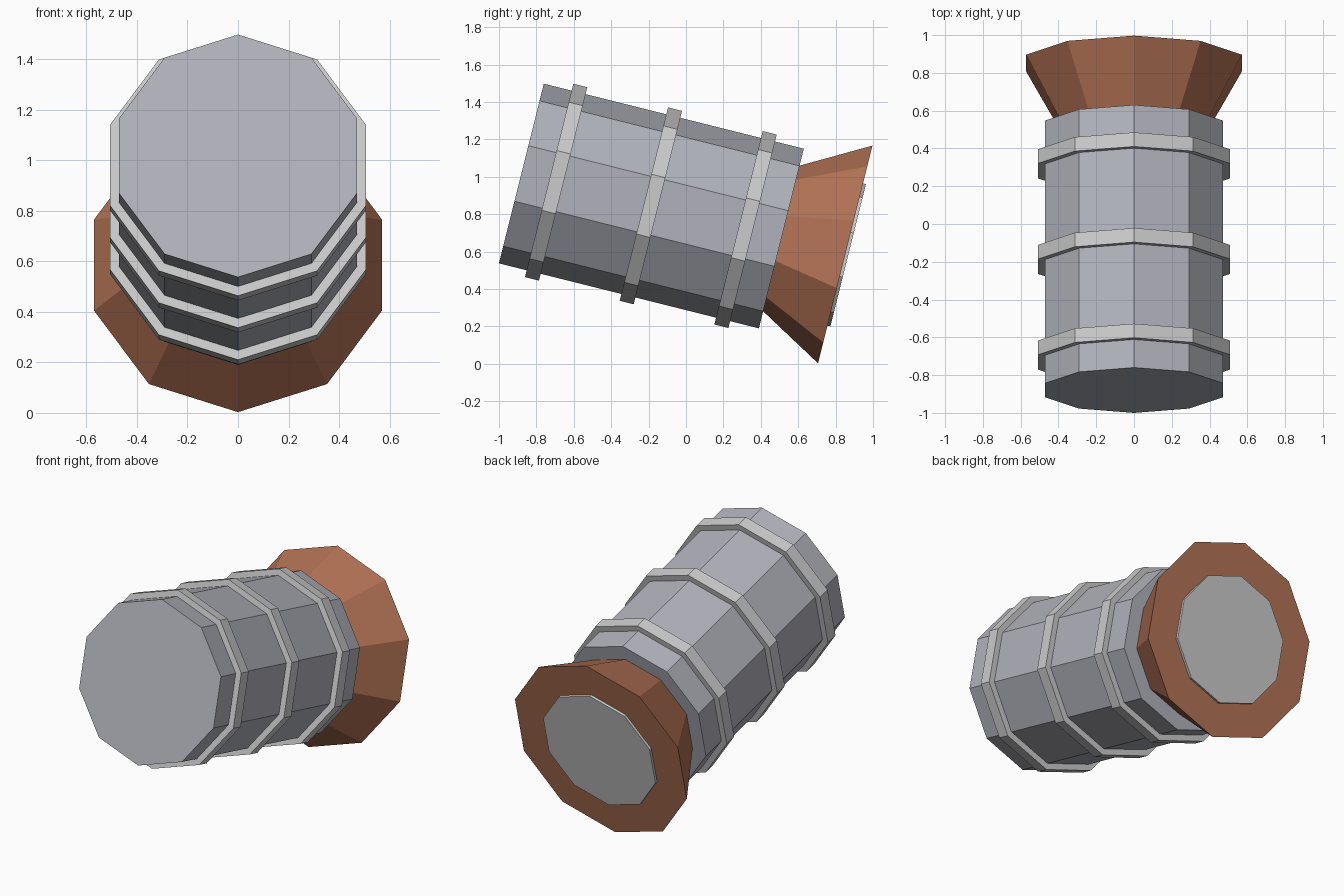
import bpy, bmesh, math

if "Cube" in bpy.data.objects:
    bpy.data.objects.remove(bpy.data.objects["Cube"])

SIDES = 10
TILT = math.atan(0.25)            # nose-down tilt of the long axis
START = (0.0, -0.88, 1.018)       # centre of the closed front end


def material(name, rgb):
    m = bpy.data.materials.new(name)
    m.diffuse_color = (*rgb, 1.0)
    m.use_nodes = True
    m.node_tree.nodes["Principled BSDF"].inputs["Base Color"].default_value = m.diffuse_color
    return m


def lathe(name, profile, ring=False, mat=None):
    """Sweep (radius, distance along axis) points around the tilted axis."""
    bm = bmesh.new()
    loops = []
    for r, t in profile:
        angles = [math.pi / 2 + math.tau * k / SIDES for k in range(SIDES)]
        loops.append([bm.verts.new((r * math.cos(a), r * math.sin(a), t)) for a in angles])
    pairs = list(zip(loops, loops[1:]))
    if ring:
        pairs.append((loops[-1], loops[0]))
    else:
        bm.faces.new(loops[0])
        bm.faces.new(loops[-1])
    for a, b in pairs:
        for k in range(SIDES):
            n = (k + 1) % SIDES
            bm.faces.new((a[k], a[n], b[n], b[k]))
    bmesh.ops.recalc_face_normals(bm, faces=bm.faces)
    mesh = bpy.data.meshes.new(name)
    bm.to_mesh(mesh)
    bm.free()
    ob = bpy.data.objects.new(name, mesh)
    ob.location = START
    ob.rotation_euler = (-(math.pi / 2 + TILT), 0, 0)
    if mat:
        mesh.materials.append(mat)
    bpy.context.collection.objects.link(ob)
    return ob


steel = material("dark_steel", (0.44, 0.45, 0.50))
brown = material("brown", (0.45, 0.17, 0.09))

# Main barrel
lathe("barrel", [(0.495, 0.0), (0.495, 1.433)], mat=steel)

# Three raised bands
for i in range(3):
    t = 0.153 + 0.522 * i
    lathe(f"band_{i + 1}",
          [(0.49, t), (0.533, t), (0.533, t + 0.077), (0.49, t + 0.077)], ring=True)

# Flared end piece
lathe("flared_end", [(0.40, 1.43), (0.60, 1.785)], mat=brown)

# Slightly proud disc in the flared end
lathe("end_disc", [(0.392, 1.77), (0.392, 1.801)])
